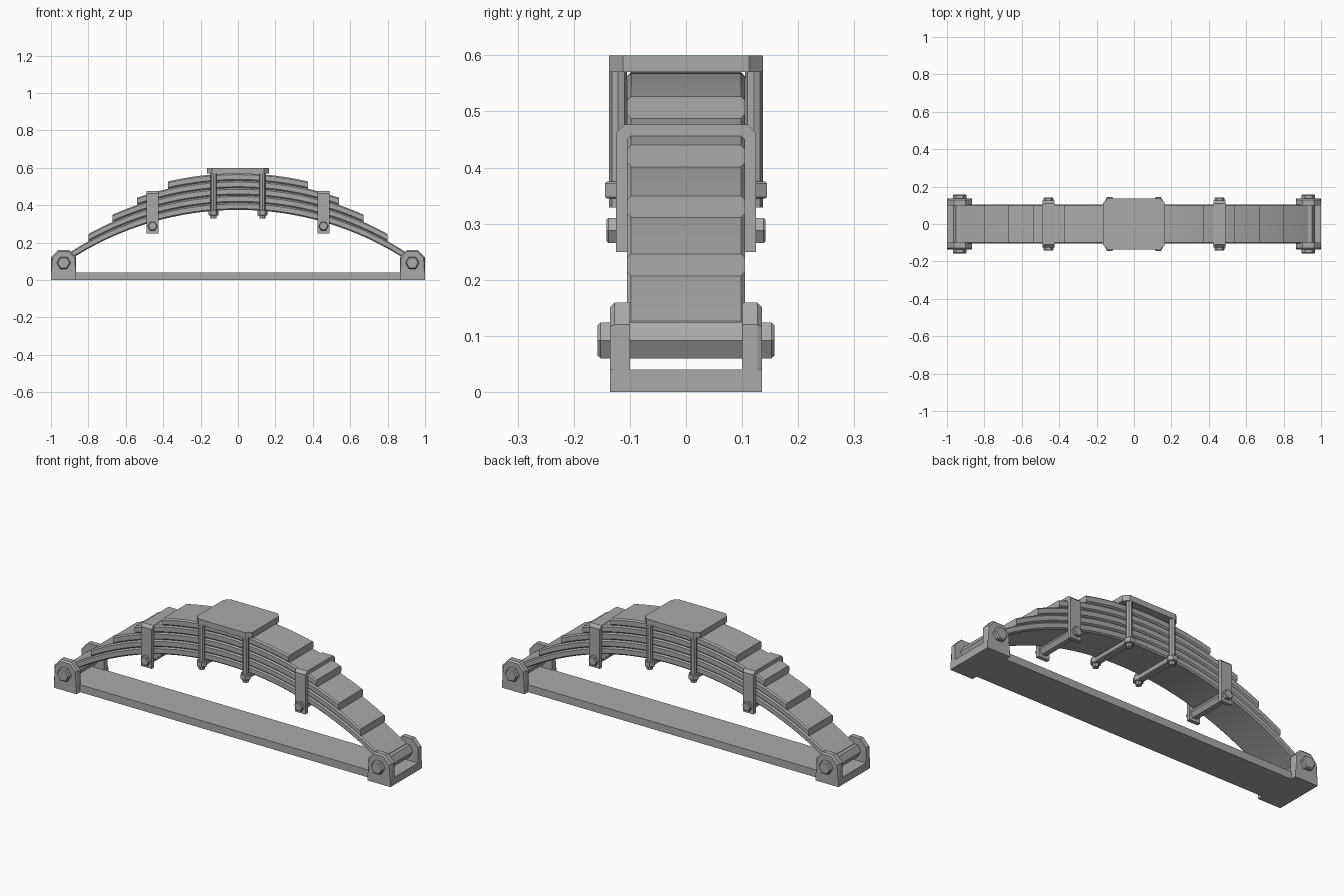
import bpy, bmesh, math
from mathutils import Matrix, Vector

cube = bpy.data.objects.get("Cube")
if cube:
    bpy.data.objects.remove(cube, do_unlink=True)

steel = bpy.data.materials.new("grey_steel")
steel.use_nodes = True
GREY = (0.4, 0.4, 0.4, 1)
steel.diffuse_color = GREY
steel.node_tree.nodes["Principled BSDF"].inputs["Base Color"].default_value = GREY


def finish(bm, name, bevel=0, smooth=False):
    bmesh.ops.recalc_face_normals(bm, faces=bm.faces)
    mesh = bpy.data.meshes.new(name)
    bm.to_mesh(mesh)
    bm.free()
    mesh.materials.append(steel)
    ob = bpy.data.objects.new(name, mesh)
    bpy.context.collection.objects.link(ob)
    if bevel:
        mod = ob.modifiers.new("chamfer", "BEVEL")
        mod.width, mod.segments = bevel, 1
        mod.limit_method, mod.angle_limit = "ANGLE", math.radians(50)
    if smooth:
        bpy.ops.object.select_all(action="DESELECT")
        ob.select_set(True)
        bpy.context.view_layer.objects.active = ob
        bpy.ops.object.shade_smooth_by_angle(angle=math.radians(25))
    return ob


def loft(name, rings, bevel=0, smooth=False):
    """Skin equal-length closed rings of points and cap both ends."""
    bm = bmesh.new()
    rows = [[bm.verts.new(p) for p in ring] for ring in rings]
    n = len(rows[0])
    for a, b in zip(rows, rows[1:]):
        for i in range(n):
            j = (i + 1) % n
            bm.faces.new((a[i], a[j], b[j], b[i]))
    bm.faces.new(rows[0])
    bm.faces.new(rows[-1])
    return finish(bm, name, bevel, smooth)


def box(name, x0, x1, y0, y1, z0, z1, bevel=0):
    ring = [(x0, y0), (x1, y0), (x1, y1), (x0, y1)]
    return loft(name, [[(x, y, z) for x, y in ring] for z in (z0, z1)], bevel)


def prism(name, centre, axis, radius, length, sides=6, tip=0):
    """Bar along y or z with narrowed ends; first corner points along x."""
    rings = []
    for t, r in ((-length / 2, radius - tip), (-length / 2 + tip, radius),
                 (length / 2 - tip, radius), (length / 2, radius - tip)):
        if tip == 0 and abs(t) < length / 2:
            continue
        ring = []
        for i in range(sides):
            a = math.tau * i / sides
            u, v = r * math.cos(a), r * math.sin(a)
            off = (u, t, v) if axis == "y" else (u, v, t)
            ring.append(Vector(centre) + Vector(off))
        rings.append(ring)
    if tip == 0:
        rings = [rings[0], rings[-1]]
    return loft(name, rings)


# Curved leaves, stacked vertically and shortened upwards
ARC, THICK, HALF, CUT = 1.65, 0.039, 0.105, 0.007
for k, reach in enumerate((0.93, 0.80, 0.67, 0.54, 0.375)):
    rings = []
    steps = 32
    for s in range(steps + 1):
        x = reach * (2 * s / steps - 1)
        z0 = 0.375 + THICK * k - ARC + math.sqrt(ARC * ARC - x * x)
        z1 = z0 + THICK
        rings.append([(x, y, z) for y, z in (
            (-HALF + CUT, z0), (HALF - CUT, z0), (HALF, z0 + CUT), (HALF, z1 - CUT),
            (HALF - CUT, z1), (-HALF + CUT, z1), (-HALF, z1 - CUT), (-HALF, z0 + CUT))])
    loft(f"spring_leaf_{k + 1}", rings, smooth=True)

# Base bar and top plate with cut corners
box("base_bar", -0.87, 0.87, -0.105, 0.105, 0, 0.04)
PX, PY, PC = 0.165, 0.137, 0.025
plate = [(PX, PY - PC), (PX - PC, PY), (PC - PX, PY), (-PX, PY - PC),
         (-PX, PC - PY), (PC - PX, -PY), (PX - PC, -PY), (PX, PC - PY)]
loft("top_plate", [[(x, y, z) for x, y in plate] for z in (0.57, 0.6)])

for side, sx in (("left", 1), ("right", -1)):
    # End bracket: floor, two ears and a hexagonal pin
    lo, hi = sorted((sx * 0.865, sx * 1.0))
    box(f"{side}_bracket_floor", lo, hi, -0.135, 0.135, 0, 0.04)
    ear = [(lo, 0), (hi, 0), (hi, 0.12), (hi - 0.037, 0.16), (lo + 0.037, 0.16), (lo, 0.12)]
    trimmed = [(lo, 0), (hi, 0), (hi - 0.008, 0.117), (hi - 0.04, 0.152),
               (lo + 0.04, 0.152), (lo + 0.008, 0.117)]
    for end, sy in (("front", -1), ("back", 1)):
        layers = ((0.1, ear), (0.127, ear), (0.135, trimmed))
        loft(f"{side}_{end}_bracket_ear", [[(x, sy * y, z) for x, z in pts] for y, pts in layers])
    prism(f"{side}_end_pin", (sx * 0.932, 0, 0.092), "y", 0.037, 0.316, tip=0.006)

    # Rebound clamp: folded strap and a bolt below the leaves
    outer = [(0.125, 0.25), (0.125, 0.462), (0.11, 0.477)]
    inner = [(0.105, 0.45), (0.105, 0.25)]
    bm = bmesh.new()
    strap = outer + [(-y, z) for y, z in reversed(outer)]
    strap += [(-y, z) for y, z in reversed(inner)] + inner
    face = bm.faces.new([bm.verts.new((sx * 0.457 - 0.032, y, z)) for y, z in strap])
    moved = bmesh.ops.extrude_face_region(bm, geom=[face])["geom"]
    bmesh.ops.translate(bm, vec=(0.064, 0, 0),
                        verts=[v for v in moved if isinstance(v, bmesh.types.BMVert)])
    finish(bm, f"{side}_clamp_strap")
    prism(f"{side}_clamp_bolt", (sx * 0.457, 0, 0.288), "y", 0.026, 0.284, tip=0.004)

    # Centre tie rods with nuts and a crossbar
    for end, sy in (("front", -1), ("back", 1)):
        spot = (sx * 0.13, sy * 0.121)
        prism(f"{side}_{end}_tie_rod", (*spot, 0.45), "z", 0.016, 0.242, sides=8)
        prism(f"{side}_{end}_nut", (*spot, 0.36), "z", 0.027, 0.03, tip=0.003)
    lo, hi = sorted((sx * 0.112, sx * 0.148))
    box(f"{side}_crossbar", lo, hi, -0.121, 0.121, 0.346, 0.374, bevel=0.004)
